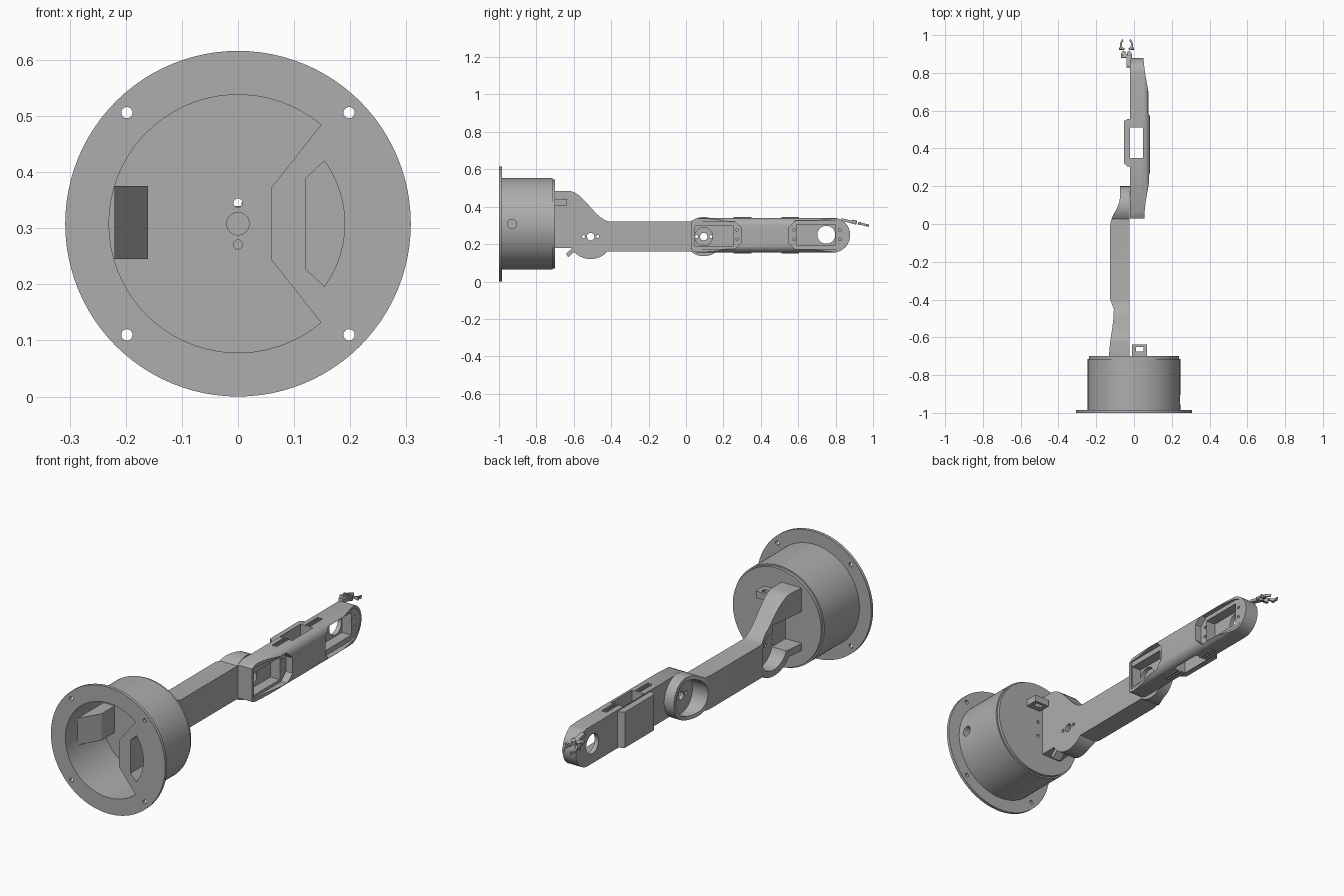
import bpy, bmesh, math
from mathutils import Matrix

cube = bpy.data.objects.get("Cube")
if cube:
    bpy.data.objects.remove(cube, do_unlink=True)

gray = bpy.data.materials.new("plain_gray")
gray.use_nodes = True
gray.diffuse_color = (.42, .42, .42, 1)
gray.node_tree.nodes["Principled BSDF"].inputs["Base Color"].default_value = gray.diffuse_color

# Main axes: hub is (x, z), the joints are (y, z)
HUB = (0, .308)
SHOULDER = (-.51, .24)
ELBOW = (.095, .24)
WRIST = (.75, .25)


def arc(center, radius, start=0, end=360, steps=48):
    """Points on an arc; a full circle leaves out the repeated last point."""
    count = steps if end - start == 360 else steps + 1
    angles = [math.radians(start + (end - start) * i / steps) for i in range(count)]
    return [(center[0] + radius * math.cos(a), center[1] + radius * math.sin(a)) for a in angles]


def ease(start, end, steps=12):
    """Points on a soft S-curve between two points."""
    points = []
    for i in range(steps + 1):
        t = i / steps
        blend = (1 - math.cos(math.pi * t)) / 2
        points.append((start[0] + (end[0] - start[0]) * t, start[1] + (end[1] - start[1]) * blend))
    return points


def rect(left, right, low, high):
    return [(left, low), (right, low), (right, high), (left, high)]


def offset(center, du, dv=0):
    return (center[0] + du, center[1] + dv)


def mirrored(points):
    return [(-u, v) for u, v in points]


def prism(name, points, axis, low, high):
    """Extrude an outline: (y, z) along x, (x, z) along y, or (y, x) along z."""
    place = {"x": lambda p, depth: (depth, p[0], p[1]),
             "y": lambda p, depth: (p[0], depth, p[1]),
             "z": lambda p, depth: (p[1], p[0], depth)}[axis]
    bm = bmesh.new()
    near_ring = [bm.verts.new(place(p, low)) for p in points]
    far_ring = [bm.verts.new(place(p, high)) for p in points]
    bm.faces.new(near_ring)
    bm.faces.new(far_ring)
    for i in range(len(points)):
        bm.faces.new((near_ring[i - 1], near_ring[i], far_ring[i], far_ring[i - 1]))
    bmesh.ops.recalc_face_normals(bm, faces=bm.faces)
    mesh = bpy.data.meshes.new(name)
    bm.to_mesh(mesh)
    bm.free()
    mesh.materials.append(gray)
    obj = bpy.data.objects.new(name, mesh)
    bpy.context.collection.objects.link(obj)
    return obj


def combine(obj, points, axis, low, high, operation):
    """Apply a boolean with a temporary prism, then delete the prism."""
    helper = prism("helper", points, axis, low, high)
    modifier = obj.modifiers.new("shape", "BOOLEAN")
    modifier.operation, modifier.solver, modifier.object = operation, "EXACT", helper
    depsgraph = bpy.context.evaluated_depsgraph_get()
    mesh = bpy.data.meshes.new_from_object(obj.evaluated_get(depsgraph))
    obj.modifiers.clear()
    obj.data = mesh
    bpy.data.objects.remove(helper, do_unlink=True)


def cut(obj, points, axis, low=-2, high=2):
    combine(obj, points, axis, low, high, "DIFFERENCE")


def clip(obj, points, axis):
    combine(obj, points, axis, -2, 2, "INTERSECT")


def add(obj, points, axis, low, high):
    combine(obj, points, axis, low, high, "UNION")


# Base drum with mounting flange and a stepped rear rim
base = prism("base_drum", arc(HUB, .245, steps=96), "y", -.99, -.715)
add(base, arc(HUB, .238, steps=96), "y", -.75, -.7)
add(base, arc(HUB, .308, steps=96), "y", -1, -.985)

# Front cavity, leaving a hollow compartment on one side
cut(base, arc(HUB, .23, 50, 310) + [offset(HUB, .06, -.065), offset(HUB, .06, .065)], "y", high=-.72)
cut(base, arc(HUB, .19, -36, 36) + [offset(HUB, .12, .08), offset(HUB, .12, -.08)], "y", high=-.74)

# Flange bolts, cable hole, floor recess and floor holes
for side_x in (-.198, .198):
    for side_z in (-.198, .198):
        cut(base, arc(offset(HUB, side_x, side_z), .01), "y")
cut(base, arc((-.93, HUB[1]), .025), "x", low=.2)
cut(base, arc(HUB, .02), "y", high=-.71)
for rise in (-.037, .037):
    cut(base, arc(offset(HUB, 0, rise), .008), "y")

# Sloped block on the inner wall
prism("inner_block", [(-.92, -.22), (-.82, -.16), (-.71, -.16), (-.71, -.22)], "z", .245, .375)

# Rear tie loop
loop = prism("rear_loop", rect(-.71, -.637, -.01, .07), "z", .407, .44)
cut(loop, rect(-.675, -.65, .01, .05), "z")

# Lower link: side outline crossed with plan outline
link = prism("lower_link",
             [(-.71, .18)] + arc(SHOULDER, .12, 210, 318) + arc(ELBOW, .105, -130, 130)
             + ease((-.4, .32), (-.63, .485)) + [(-.71, .485)], "x", -.2, 0)
clip(link, ease((-.71, -.132), (-.45, -.107)) + [(-.4, -.126)]
     + ease((-.01, -.126), (.14, -.075)) + [(.3, -.073), (.3, -.022), (-.71, -.025)], "z")

# Shoulder and elbow cups, open on the outer side, with horn holes
cut(link, arc(SHOULDER, .09), "x", high=-.045)
cut(link, rect(-.72, SHOULDER[0], .215, .37), "x", high=-.046)
cut(link, arc(ELBOW, .087), "x", high=-.04)
for joint in (SHOULDER, ELBOW):
    cut(link, arc(joint, .02), "x")
    for shift in (-.038, .038):
        cut(link, arc(offset(joint, shift), .008), "x")

# Small hook under the shoulder
prism("shoulder_hook", [(-.64, .15), (-.63, .13), (-.59, .165), (-.6, .185)], "x", -.075, -.03)

# Upper arm: rounded cross-section crossed with side and plan outlines
LOW, HIGH, INNER, ROUND = .155, .34, -.021, .04
arm = prism("upper_arm",
            [(INNER, LOW)] + arc((.045, LOW + ROUND), ROUND, -90, 0, steps=8)
            + arc((.045, HIGH - ROUND), ROUND, 0, 90, steps=8) + [(INNER, HIGH)], "y", 0, .9)
clip(arm, [(.03, LOW + .01), (.06, LOW)] + arc((.785, .248), .093, -90, 90)
     + [(.06, HIGH), (.03, HIGH - .015)], "x")
clip(arm, ease((.03, .055), (.3, .085)) + ease((.6, .085), (.9, .05)) + [(.9, INNER), (.03, INNER)], "z")

# Motor bulge on the inner side and its vertical slot
add(arm, [(.3, 0), (.305, -.035), (.32, -.052), (.545, -.052), (.555, -.035), (.56, 0)],
    "z", LOW + .005, HIGH - .006)
cut(arm, rect(.35, .51, -.02, .047), "z")

# Stepped joint pockets with shaft openings
near_recess = rect(.045, .26, .175, .322) + [(.045, .175)]
near_recess[2:2] = [(.298, .21), (.298, .285)]
near_recess.pop()
far_recess = arc((.79, .248), .078, -90, 90) + [(.585, .326), (.55, .29), (.55, .206), (.585, .17)]
for recess, box, joint in ((near_recess, rect(.047, .25, .188, .296), ELBOW),
                           (far_recess, rect(.59, .8, .195, .305), WRIST)):
    cut(arm, recess, "x", low=.05)
    cut(arm, box, "x", low=0)
    cut(arm, arc(joint, .048), "x")
for screw_y in (.273, .578, .822):
    for rise in (-.025, .025):
        cut(arm, arc((screw_y, WRIST[1] + rise), .007), "x", low=.02)

# Cable clips on both ends of the slot, top and bottom
for level in (LOW, HIGH):
    for start in (.255, .51):
        for x in (.006, .022):
            prism("cable_clip", rect(start, start + .095, x, x + .006), "z", level - .006, level + .006)

# Gripper: plate and stem, then mirrored hubs, fingers and knuckles
plate = prism("gripper_plate", rect(.01, .03, -.03, .03), "z", -.006, .006)
stem = prism("gripper_stem", rect(-.04, .02, 0, .024), "z", -.01, .004)
gripper = [plate, stem]
GRIP = (.083, 0)
finger = arc(GRIP, .034, 35, 155, steps=14) + arc(GRIP, .025, 155, 40, steps=14)
for name, outline, half in (("hub", arc((.032, .014), .012), .011),
                            ("finger", finger, .006),
                            ("knuckle", rect(.055, .064, .024, .04), .008)):
    other = [(y, -x) for y, x in outline]
    for side, points in (("left", outline), ("right", other)):
        gripper.append(prism(side + "_gripper_" + name, points, "z", -half, half))
tilt = Matrix.Translation((-.04, .87, .325)) @ Matrix.Rotation(math.radians(-14), 4, "X")
for part in gripper:
    part.data.transform(tilt)

# Smooth curved walls while keeping edges crisp
bpy.ops.object.select_all(action="DESELECT")
for obj in bpy.context.scene.objects:
    if obj.type == "MESH":
        obj.select_set(True)
        bpy.context.view_layer.objects.active = obj
bpy.ops.object.shade_smooth_by_angle(angle=math.radians(28))
